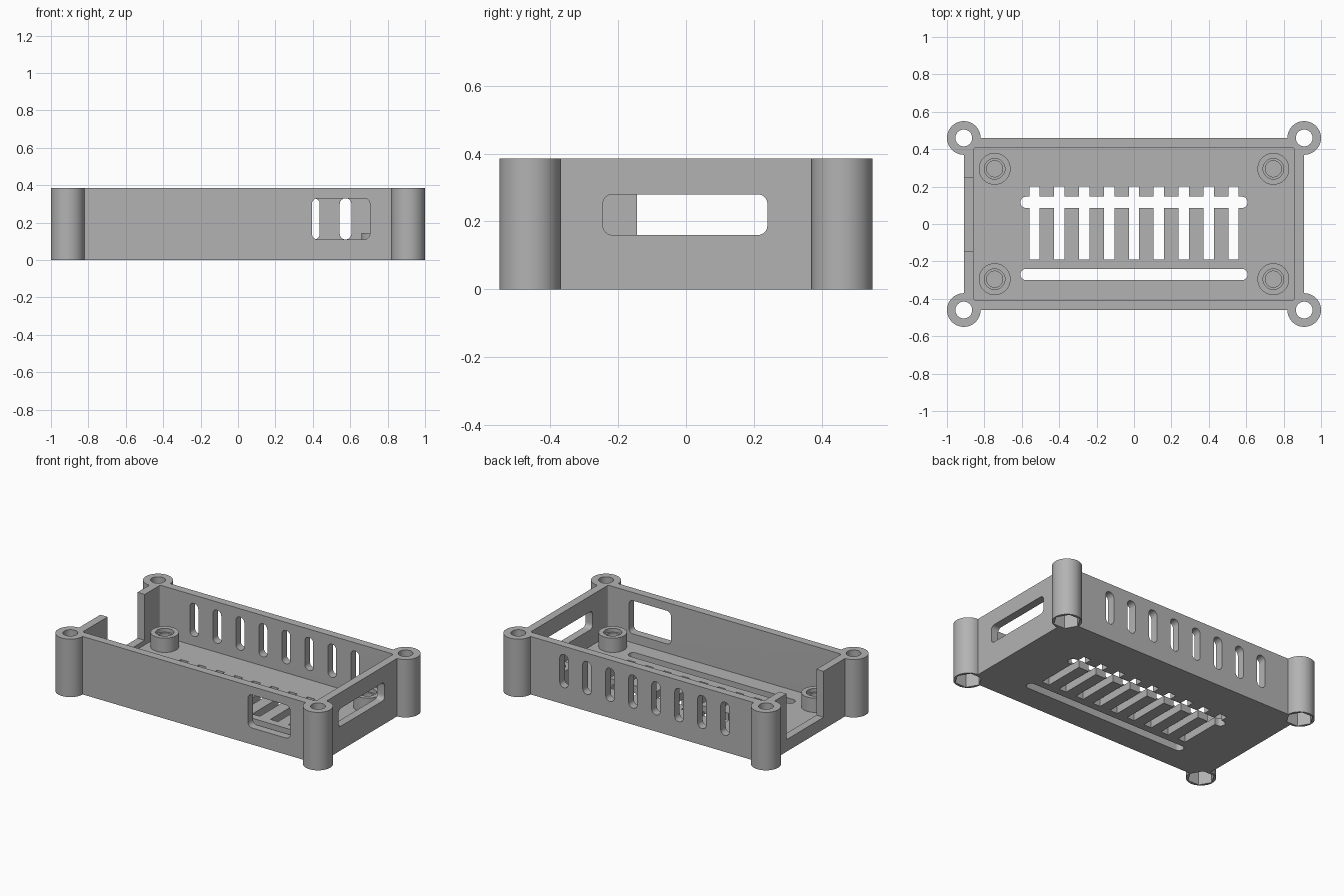
import bpy, bmesh
from math import cos, sin, pi, radians

if "Cube" in bpy.data.objects:
    bpy.data.objects.remove(bpy.data.objects["Cube"], do_unlink=True)

grey = bpy.data.materials.new("mid grey")
grey.use_nodes = True
grey.diffuse_color = (0.45, 0.45, 0.45, 1)
grey.node_tree.nodes["Principled BSDF"].inputs["Base Color"].default_value = (0.45, 0.45, 0.45, 1)

HEIGHT, FLOOR, WALL = 0.385, 0.05, 0.053
HALF_X, HALF_Y = 0.91, 0.46
POST_R = 0.09


def rounded(u0, u1, v0, v1, r=0.0, steps=6):
    """Outline of a rectangle with rounded corners."""
    if r == 0:
        return [(u0, v0), (u1, v0), (u1, v1), (u0, v1)]
    pts = []
    centres = [(u1 - r, v1 - r), (u0 + r, v1 - r), (u0 + r, v0 + r), (u1 - r, v0 + r)]
    for q, (cu, cv) in enumerate(centres):
        for s in range(steps + 1):
            a = (q + s / steps) * pi / 2
            pts.append((cu + r * cos(a), cv + r * sin(a)))
    return pts


def circle(cu, cv, r, n=48):
    return [(cu + r * cos(2 * pi * i / n), cv + r * sin(2 * pi * i / n)) for i in range(n)]


def prism(name, outline, low, high, axis="z"):
    """Extrude an outline along an axis."""
    place = {"x": lambda u, v, w: (w, u, v),
             "y": lambda u, v, w: (u, w, v),
             "z": lambda u, v, w: (u, v, w)}[axis]
    bm = bmesh.new()
    face = bm.faces.new([bm.verts.new(place(u, v, low)) for u, v in outline])
    top = bmesh.ops.extrude_face_region(bm, geom=[face])["geom"]
    for v in top:
        if isinstance(v, bmesh.types.BMVert):
            v.co["xyz".index(axis)] = high
    bmesh.ops.recalc_face_normals(bm, faces=bm.faces)
    mesh = bpy.data.meshes.new(name)
    bm.to_mesh(mesh)
    bm.free()
    mesh.materials.append(grey)
    obj = bpy.data.objects.new(name, mesh)
    bpy.context.collection.objects.link(obj)
    return obj


def combine(target, tool, operation):
    """Apply a boolean and discard the tool."""
    bpy.context.view_layer.objects.active = target
    mod = target.modifiers.new("bool", "BOOLEAN")
    mod.operation, mod.object, mod.solver = operation, tool, "EXACT"
    bpy.ops.object.modifier_apply(modifier=mod.name)
    bpy.data.objects.remove(tool, do_unlink=True)


def cut(target, *args):
    combine(target, prism("cutter", *args), "DIFFERENCE")


corners = [(sx, sy) for sx in (-1, 1) for sy in (-1, 1)]

# Outer block with corner posts
case = prism("case", rounded(-HALF_X, HALF_X, -HALF_Y, HALF_Y), 0, HEIGHT)
for sx, sy in corners:
    post = prism("post", circle(sx * HALF_X, sy * HALF_Y, POST_R), 0, HEIGHT)
    combine(case, post, "UNION")

# Inner cavity
ix, iy = HALF_X - WALL, HALF_Y - WALL
cut(case, rounded(-ix, ix, -iy, iy, 0.012), FLOOR, 1)

# Screw holes and hexagonal nut pockets in the posts
for sx, sy in corners:
    cut(case, circle(sx * HALF_X, sy * HALF_Y, 0.045, 32), -1, 1)
    cut(case, circle(sx * HALF_X, sy * HALF_Y, 0.083, 6), -1, 0.1)

# Floor vents
for y in (-0.27, 0.116):
    cut(case, rounded(-0.607, 0.607, y - 0.03, y + 0.03, 0.029), -1, 0.2)
for i in range(9):
    x = 0.133 * (i - 4)
    cut(case, rounded(x - 0.028, x + 0.028, -0.19, 0.2), -1, 0.2)

# Back wall vents
for i in range(8):
    x = 0.575 - 0.169 * i
    cut(case, rounded(x - 0.031, x + 0.031, 0.11, 0.33, 0.03), 0.3, 1, "y")

# Front window, side slot and open notch
cut(case, rounded(0.395, 0.705, 0.11, 0.33, 0.03), -1, -0.3, "y")
cut(case, rounded(-0.245, 0.24, 0.16, 0.28, 0.028), 0.7, 1.2, "x")
cut(case, rounded(-0.145, 0.245, 0.08, 1), -1.2, -0.8, "x")

# Board standoffs with stepped blind holes
parts = [case]
for sx, sy in corners:
    x, y = sx * 0.745, sy * 0.295
    standoff = prism("board_standoff", circle(x, y, 0.085), FLOOR - 0.01, 0.145)
    cut(standoff, circle(x, y, 0.055, 32), 0.12, 1)
    cut(standoff, circle(x, y, 0.043, 32), FLOOR + 0.005, 1)
    parts.append(standoff)

# Smooth curved walls, keep edges crisp
for obj in parts:
    bpy.ops.object.select_all(action="DESELECT")
    obj.select_set(True)
    bpy.context.view_layer.objects.active = obj
    bpy.ops.object.shade_smooth_by_angle(angle=radians(30))
